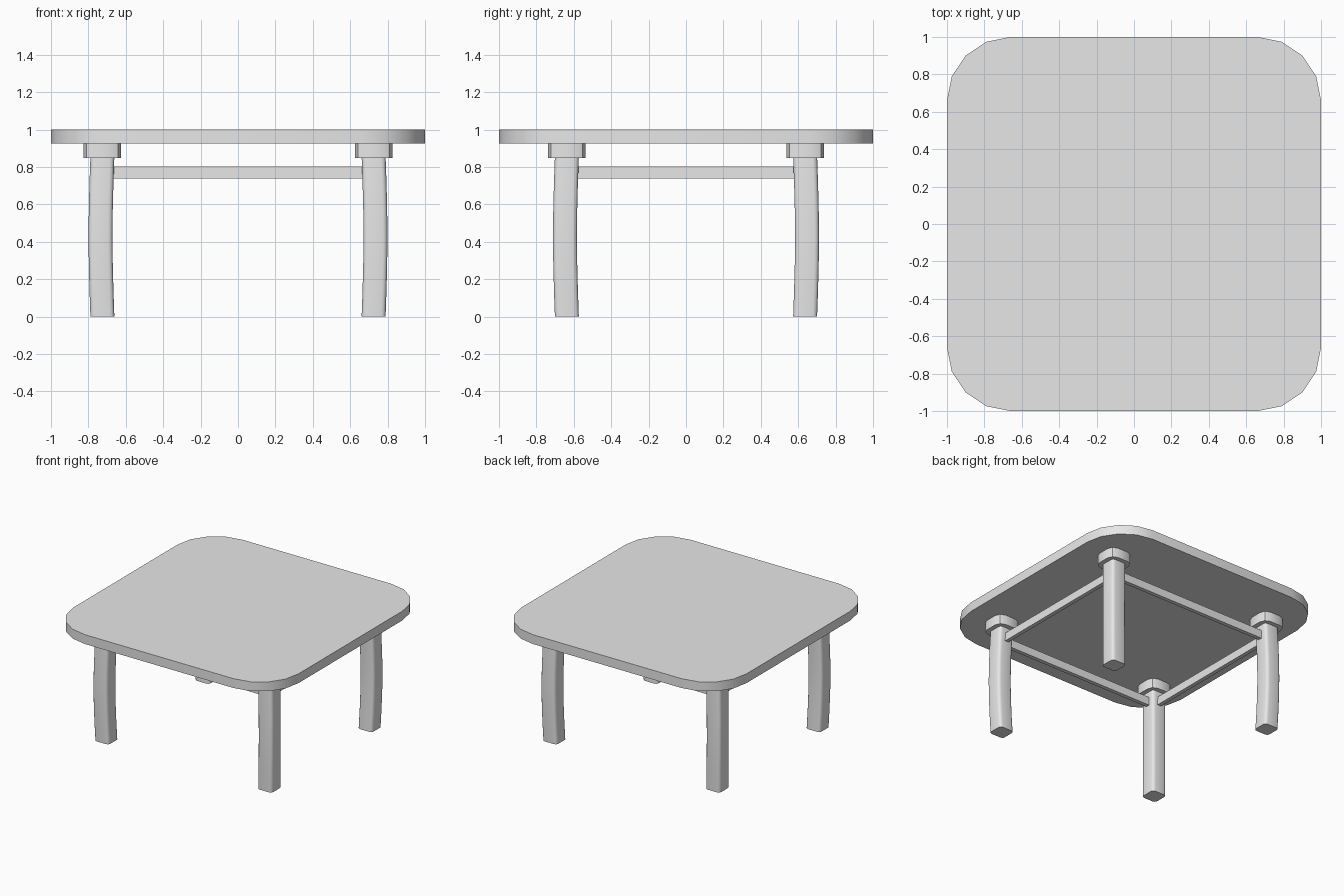
import bpy, bmesh, math

cube = bpy.data.objects.get("Cube")
if cube:
    bpy.data.objects.remove(cube, do_unlink=True)

grey = bpy.data.materials.new("plain_grey")
grey.use_nodes = True
grey.diffuse_color = (0.8, 0.8, 0.8, 1)
grey.node_tree.nodes["Principled BSDF"].inputs["Base Color"].default_value = (0.8, 0.8, 0.8, 1)


def rounded_outline(hx, hy, radius, segments):
    """Counter-clockwise outline of a rounded rectangle."""
    points = []
    for corner, (sx, sy) in enumerate([(1, 1), (-1, 1), (-1, -1), (1, -1)]):
        for i in range(segments + 1):
            a = math.pi / 2 * (corner + i / segments)
            points.append((sx * (hx - radius) + radius * math.cos(a),
                           sy * (hy - radius) + radius * math.sin(a)))
    return points


def loft(name, outline, centres):
    """Sweep an outline through a list of centre points and cap both ends."""
    bm = bmesh.new()
    rings = [[bm.verts.new((cx + x, cy + y, cz)) for x, y in outline]
             for cx, cy, cz in centres]
    n = len(outline)
    for low, high in zip(rings, rings[1:]):
        for i in range(n):
            j = (i + 1) % n
            bm.faces.new((low[i], low[j], high[j], high[i]))
    bm.faces.new(rings[0][::-1])
    bm.faces.new(rings[-1])
    mesh = bpy.data.meshes.new(name)
    bm.to_mesh(mesh)
    bm.free()
    mesh.materials.append(grey)
    obj = bpy.data.objects.new(name, mesh)
    bpy.context.collection.objects.link(obj)
    bpy.ops.object.select_all(action="DESELECT")
    obj.select_set(True)
    bpy.context.view_layer.objects.active = obj
    bpy.ops.object.shade_smooth_by_angle(angle=math.radians(40))
    return obj


LEG_X, LEG_Y = 0.725, 0.637
TOP_Z, UNDER_Z, COLLAR_Z = 1.0, 0.925, 0.847

# Table top
loft("table_top", rounded_outline(1, 1, 0.34, 4), [(0, 0, UNDER_Z), (0, 0, TOP_Z)])

# Slightly bowed legs with wider collars under the top
leg_section = rounded_outline(0.064, 0.064, 0.024, 3)
collar_section = rounded_outline(0.1, 0.1, 0.055, 2)
for sx, side in ((1, "left"), (-1, "right")):
    for sy, end in ((-1, "front"), (1, "back")):
        path = []
        for i in range(7):
            t = i / 6
            bow = 0.01 * math.sin(math.pi * t)
            path.append((sx * (LEG_X + bow), sy * (LEG_Y + bow), t * (COLLAR_Z + 0.01)))
        loft(f"{end}_{side}_leg", leg_section, path)
        loft(f"{end}_{side}_collar", collar_section,
             [(sx * LEG_X, sy * LEG_Y, z) for z in (COLLAR_Z, UNDER_Z)])

# Thin rails joining the legs
RAIL_LOW, RAIL_HIGH, RAIL_HALF = 0.738, 0.803, 0.016
for s, end, side in ((-1, "front", "right"), (1, "back", "left")):
    loft(f"{end}_rail", [(LEG_X, RAIL_HALF), (-LEG_X, RAIL_HALF),
                         (-LEG_X, -RAIL_HALF), (LEG_X, -RAIL_HALF)],
         [(0, s * LEG_Y, z) for z in (RAIL_LOW, RAIL_HIGH)])
    loft(f"{side}_rail", [(RAIL_HALF, LEG_Y), (-RAIL_HALF, LEG_Y),
                          (-RAIL_HALF, -LEG_Y), (RAIL_HALF, -LEG_Y)],
         [(s * LEG_X, 0, z) for z in (RAIL_LOW, RAIL_HIGH)])
